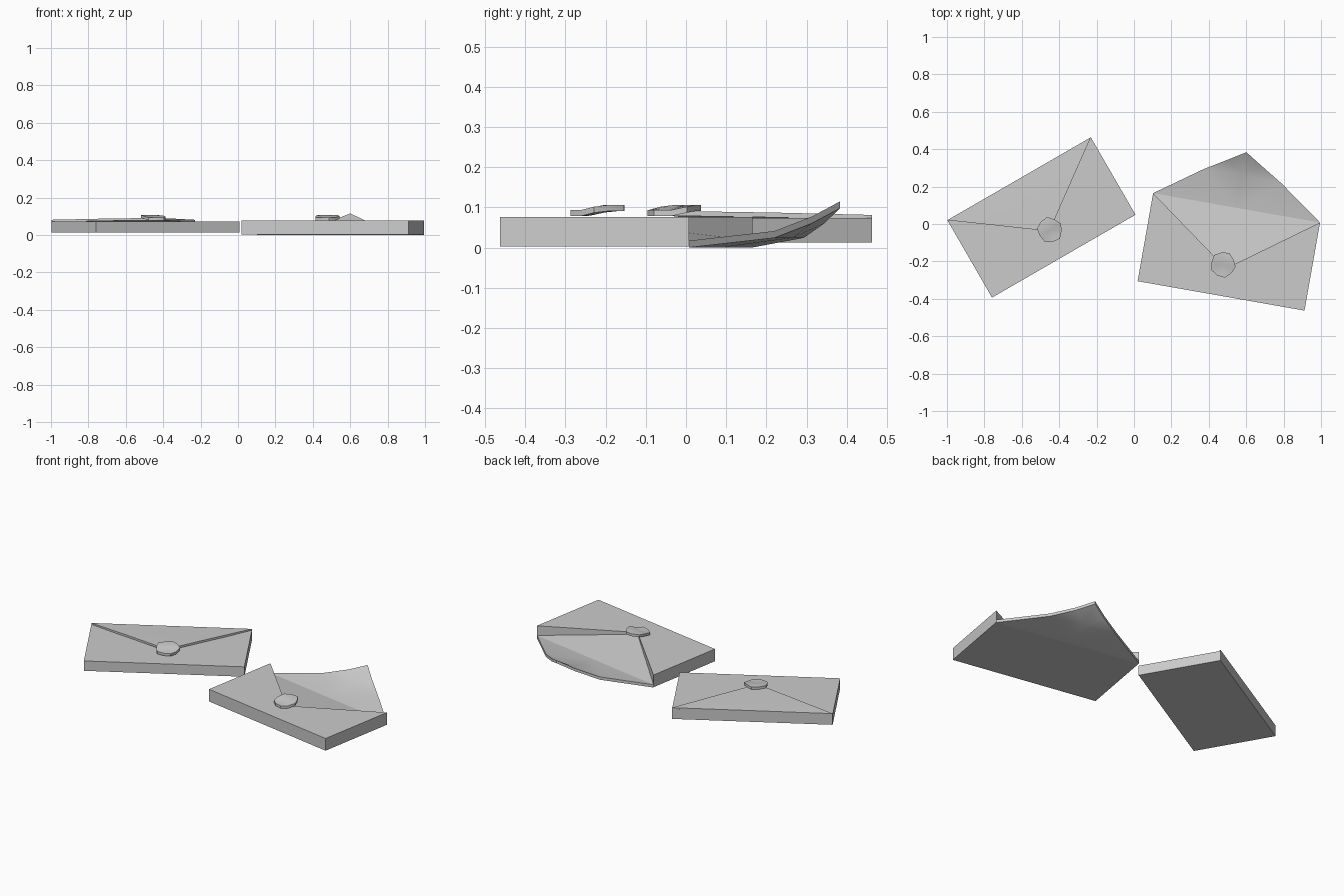
import bpy, bmesh, math
from mathutils import Matrix, Vector

if "Cube" in bpy.data.objects:
    bpy.data.objects.remove(bpy.data.objects["Cube"])

W, H = 0.453, 0.239          # half length and half height of an envelope
LEFT = Matrix.Translation((-0.495, 0.035, 0)) @ Matrix.Rotation(math.radians(30), 4, 'Z')
RIGHT = Matrix.Translation((0.507, -0.149, 0)) @ Matrix.Rotation(math.radians(-10), 4, 'Z')


def finish(name, bm, place):
    bmesh.ops.recalc_face_normals(bm, faces=bm.faces)
    mesh = bpy.data.meshes.new(name)
    bm.to_mesh(mesh)
    bm.free()
    ob = bpy.data.objects.new(name, mesh)
    bpy.context.collection.objects.link(ob)
    ob.matrix_world = place
    bpy.ops.object.select_all(action='DESELECT')
    ob.select_set(True)
    bpy.context.view_layer.objects.active = ob
    bpy.ops.object.shade_smooth_by_angle(angle=math.radians(30))


def build(name, verts, faces, place, thick=0):
    """Mesh from points; with thick, the sheet is extruded downward."""
    bm = bmesh.new()
    vs = [bm.verts.new(v) for v in verts]
    for f in faces:
        bm.faces.new([vs[i] for i in f])
    if thick:
        ext = bmesh.ops.extrude_face_region(bm, geom=bm.faces[:], use_keep_orig=True)
        for g in ext['geom']:
            if isinstance(g, bmesh.types.BMVert):
                g.co.z -= thick
    finish(name, bm, place)


def seal(name, place, x, y, z):
    """Irregular wax disc that steps up over the flap tip."""
    n = 10
    wobble = [1, .9, 1.04, .95, 1.03, .92, 1.02, .97, 1.05, .93]
    pts, faces = [(x, y, z + .006)], []
    for r in (.035, .068):
        for i in range(n):
            a = math.tau * i / n
            px, py = r * wobble[i] * math.cos(a), r * wobble[i] * math.sin(a)
            step = .013 * min(1, max(0, (py + .03) / .045))
            pts.append((x + px, y + py, z + step))
    for i in range(n):
        j = (i + 1) % n
        faces.append((0, 1 + i, 1 + j))
        faces.append((1 + i, 1 + n + i, 1 + n + j, 1 + j))
    build(name, pts, faces, place, .015)


# Closed envelope: body
build("closed_body", [(-W + .01, -H, .074), (W - .01, -H, .074), (W - .01, H, .074), (-W + .01, H, .074)],
      [(0, 1, 2, 3)], LEFT, .06)

# Closed envelope: folded flap, slightly raised toward the tip
build("closed_flap", [(-W + .01, H, .082), (W - .01, H, .082), (.225, .08, .088), (0, -.085, .092),
                      (-.225, .08, .088), (0, .08, .089)],
      [(0, 5, 1), (1, 5, 2), (2, 5, 3), (3, 5, 4), (4, 5, 0)], LEFT, .012)
seal("closed_seal", LEFT, .006, -.08, .094)

# Open envelope: body with V-shaped mouth and sloping inside
B, T, F = .003, .077, .018
build("open_body",
      [(-W, -H, B), (W, -H, B), (W, H, B), (-W, H, B),
       (-W, -H, T), (W, -H, T), (W, H, T), (-W, H, T), (0, -.09, T),
       (-W, H, F), (W, H, F), (0, -.09, .066)],
      [(3, 2, 1, 0), (0, 1, 5, 4), (1, 2, 10, 6, 5), (0, 4, 7, 9, 3),
       (4, 5, 8), (5, 6, 8), (4, 8, 7),
       (7, 8, 11, 9), (8, 6, 10, 11), (9, 11, 10), (2, 3, 9, 10)], RIGHT)

# Open envelope: flap curling up from the back edge to its peak
build("open_flap",
      [(-W, H, F), (0, H, F), (W, H, F), (-.21, .412, .042), (0, .42, .042), (.21, .412, .042),
       (-.09, .485, .078), (.09, .485, .078), (0, .541, .116)],
      [(0, 1, 3), (1, 4, 3), (1, 5, 4), (1, 2, 5), (3, 4, 6), (4, 5, 7), (4, 7, 8, 6)],
      RIGHT, .017)
seal("open_seal", RIGHT, -.018, -.072, .094)

# Rest everything exactly on the ground
bpy.context.view_layer.update()
low = min((o.matrix_world @ Vector(c)).z for o in bpy.data.objects for c in o.bound_box)
for o in bpy.data.objects:
    o.location.z -= low
